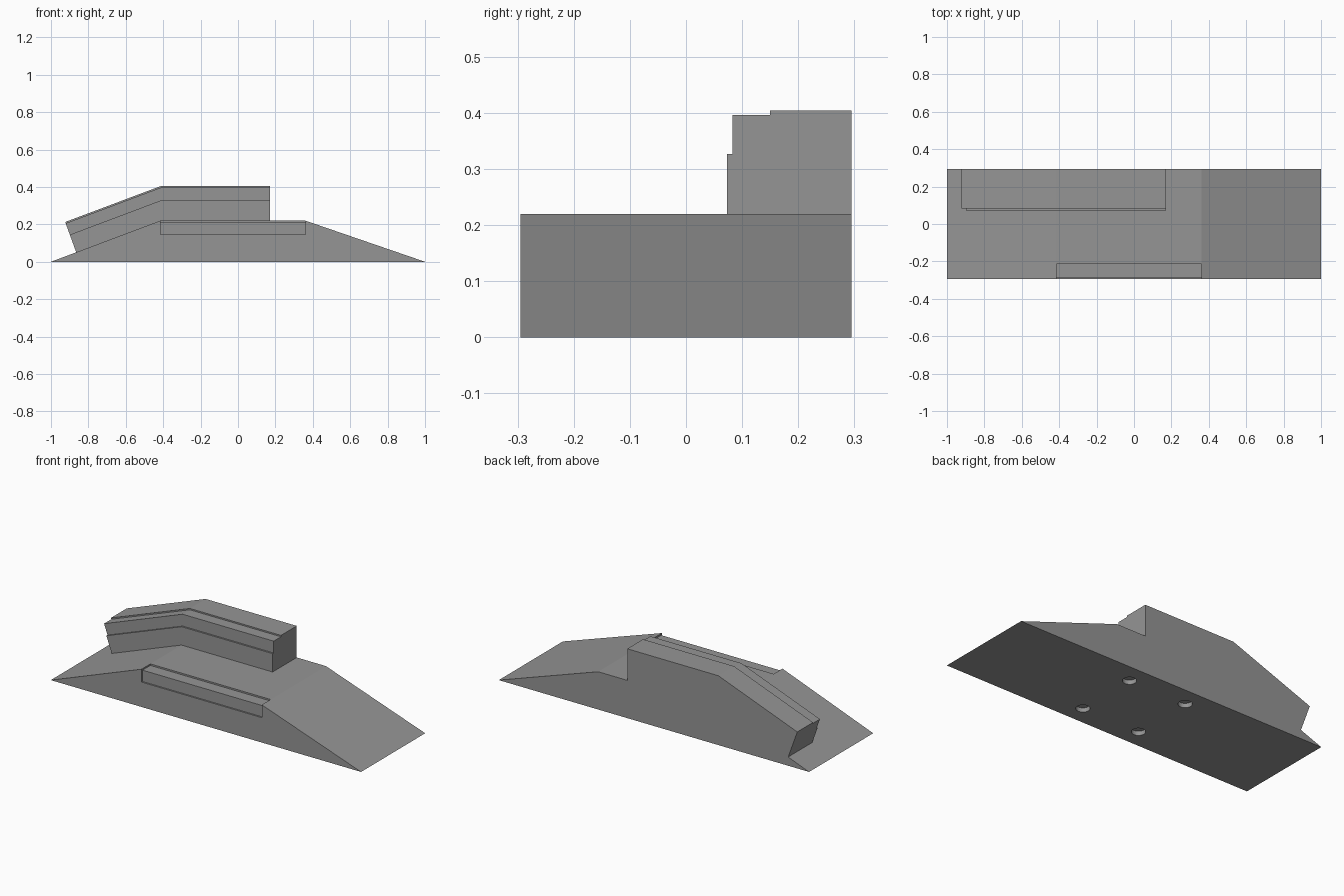
import bpy, bmesh, math

if "Cube" in bpy.data.objects:
    bpy.data.objects.remove(bpy.data.objects["Cube"])

W = 0.295                      # half width
XL, XR, H = -0.415, 0.36, 0.22  # ends and height of the flat top
SLOPE = H / (1 + XL)

grey = bpy.data.materials.new("grey")
grey.diffuse_color = (0.30, 0.30, 0.30, 1)
grey.use_nodes = True
grey.node_tree.nodes["Principled BSDF"].inputs["Base Color"].default_value = grey.diffuse_color


def extrude(name, pts, vec):
    """Solid made by extruding a closed outline along vec."""
    bm = bmesh.new()
    face = bm.faces.new([bm.verts.new(p) for p in pts])
    res = bmesh.ops.extrude_face_region(bm, geom=[face])
    verts = [g for g in res["geom"] if isinstance(g, bmesh.types.BMVert)]
    bmesh.ops.translate(bm, verts=verts, vec=vec)
    bmesh.ops.recalc_face_normals(bm, faces=bm.faces)
    me = bpy.data.meshes.new(name)
    bm.to_mesh(me)
    bm.free()
    me.materials.append(grey)
    ob = bpy.data.objects.new(name, me)
    bpy.context.collection.objects.link(ob)
    return ob


def side_profile(name, xz, y0, y1):
    return extrude(name, [(x, y0, z) for x, z in xz], (0, y1 - y0, 0))


def combine(target, other, op):
    """Apply a boolean and remove the tool object."""
    mod = target.modifiers.new("join", 'BOOLEAN')
    mod.operation, mod.solver, mod.object = op, 'EXACT', other
    bpy.context.view_layer.objects.active = target
    bpy.ops.object.modifier_apply(modifier=mod.name)
    bpy.data.objects.remove(other)


# Wedge body with a ramp at each end
body = side_profile("ramp_body", [(-1, 0), (1, 0), (XR, H), (XL, H)], -W, W)


# Raised rear rail: nested layers that follow the left ramp, end cut square to it
def slope_end(h):
    t = h / 0.1876
    x = -0.865 - 0.06 * t
    return x, SLOPE * (x + 1) + h


for top, front in ((0.107, 0.073), (0.176, 0.083), (0.184, 0.15)):
    low = -0.02
    layer = side_profile("rail_layer", [
        slope_end(low), (XL, H + low), (0.172, H + low),
        (0.172, H + top), (XL, H + top), slope_end(top)], front, W)
    combine(body, layer, 'UNION')

# Shallow recessed panel wrapping the front top edge
panel = [(-0.31, 0.145), (-0.286, 0.145), (-0.286, 0.211),
         (-0.214, 0.211), (-0.214, 0.24), (-0.31, 0.24)]
cutter = extrude("panel_cutter", [(XL, y, z) for y, z in panel], (XR - XL, 0, 0))
combine(body, cutter, 'DIFFERENCE')

# Four round sockets in the underside
for sx in (-1, 1):
    for sy in (-1, 1):
        ring = [(0.185 * sx + 0.037 * math.cos(a * math.tau / 32),
                 0.185 * sy + 0.037 * math.sin(a * math.tau / 32), -0.02)
                for a in range(32)]
        combine(body, extrude("socket_cutter", ring, (0, 0, 0.045)), 'DIFFERENCE')

# Merge coplanar faces, then smooth only the socket walls
bm = bmesh.new()
bm.from_mesh(body.data)
bmesh.ops.remove_doubles(bm, verts=bm.verts, dist=1e-5)
bmesh.ops.dissolve_limit(bm, angle_limit=math.radians(1),
                         verts=bm.verts, edges=bm.edges)
bm.to_mesh(body.data)
bm.free()
bpy.ops.object.select_all(action='DESELECT')
body.select_set(True)
bpy.context.view_layer.objects.active = body
bpy.ops.object.shade_smooth_by_angle(angle=math.radians(15))
